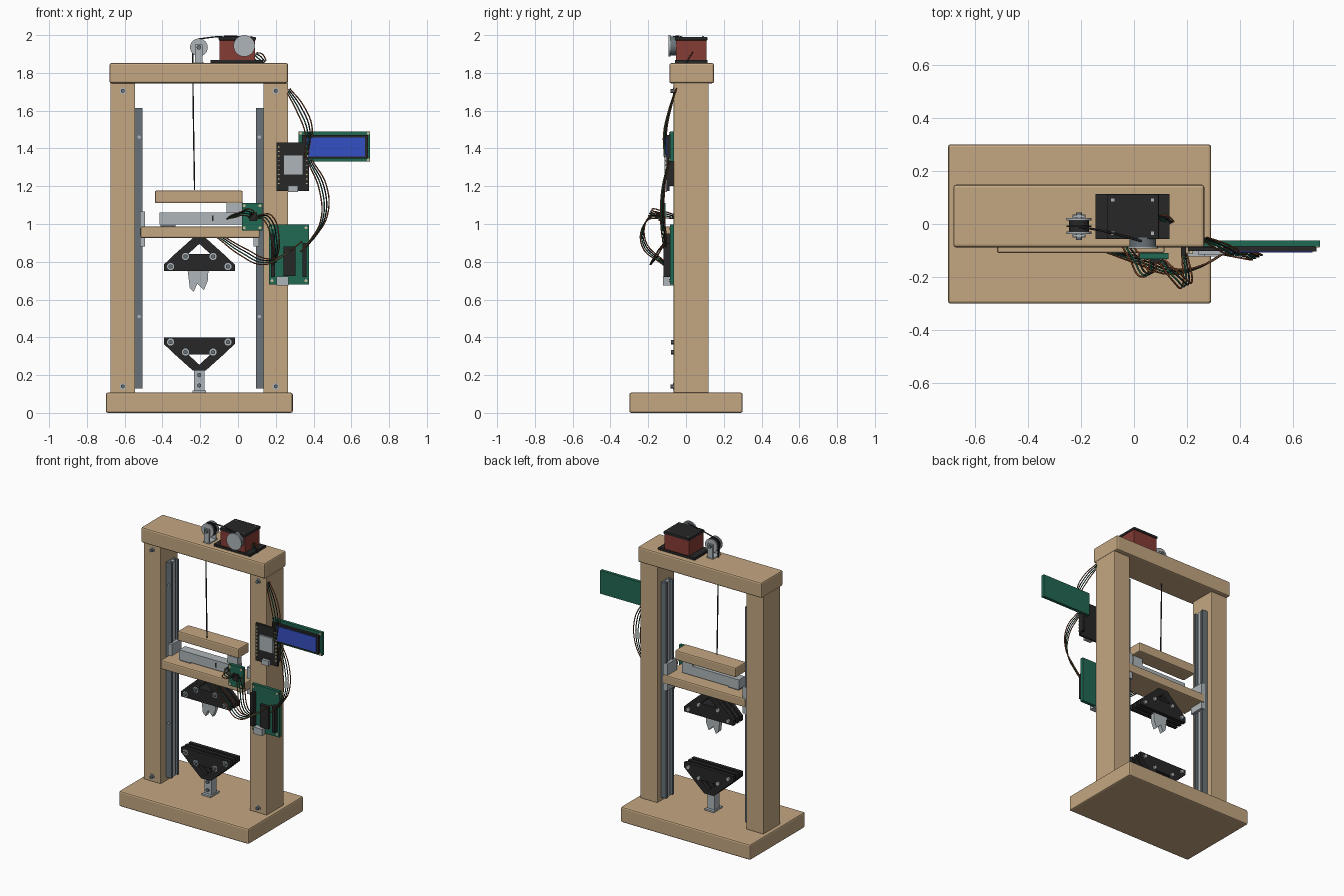
import bpy, bmesh, math
from mathutils import Vector

if "Cube" in bpy.data.objects:
    bpy.data.objects.remove(bpy.data.objects["Cube"], do_unlink=True)


def material(name, *rgb):
    m = bpy.data.materials.new(name)
    m.use_nodes = True
    m.diffuse_color = (*rgb, 1)
    m.node_tree.nodes["Principled BSDF"].inputs["Base Color"].default_value = (*rgb, 1)
    return m


WOOD = material("wood", .55, .385, .22)
BLACK = material("black plastic", .02, .02, .02)
RED = material("motor red", .24, .045, .035)
GREEN = material("board green", .015, .14, .085)
BLUE = material("screen blue", .035, .08, .55)
SILVER = material("light metal", .42, .46, .48)
STEEL = material("rail steel", .14, .17, .19)
COPPER = material("orange wire", .25, .08, .03)
CREAM = material("pin cream", .6, .52, .32)


def finish(name, bm, mat, bevel=0):
    bmesh.ops.recalc_face_normals(bm, faces=bm.faces)
    me = bpy.data.meshes.new(name)
    bm.to_mesh(me)
    bm.free()
    me.materials.append(mat)
    ob = bpy.data.objects.new(name, me)
    bpy.context.collection.objects.link(ob)
    if bevel:
        mod = ob.modifiers.new("bevel", "BEVEL")
        mod.width, mod.segments = bevel, 2
    return ob


def box(name, x, y, z, mat, bevel=0):
    bm = bmesh.new()
    bmesh.ops.create_cube(bm, size=1)
    for v in bm.verts:
        v.co = [a + (b - a) * (c + .5) for c, (a, b) in zip(v.co, (x, y, z))]
    return finish(name, bm, mat, bevel)


def disc(name, x, z, r, y, mat, sides=24):
    """Cylinder lying along the y axis."""
    bm = bmesh.new()
    bmesh.ops.create_cone(bm, cap_ends=True, segments=sides, radius1=r, radius2=r, depth=y[1] - y[0])
    for v in bm.verts:
        v.co = Vector((x + v.co.x, (y[0] + y[1]) / 2 + v.co.z, z + v.co.y))
    for f in bm.faces:
        f.smooth = len(f.verts) == 4 and sides > 8
    return finish(name, bm, mat)


def prism(name, outline, y, mat):
    """Outline in x and z, extruded along y."""
    bm = bmesh.new()
    face = bm.faces.new([bm.verts.new((px, y[0], pz)) for px, pz in outline])
    side = bmesh.ops.extrude_face_region(bm, geom=[face])["geom"]
    bmesh.ops.translate(bm, vec=(0, y[1] - y[0], 0),
                        verts=[g for g in side if isinstance(g, bmesh.types.BMVert)])
    return finish(name, bm, mat)


def wire(name, points, mat, r=.004, shift=(0, 0, 0)):
    cu = bpy.data.curves.new(name, "CURVE")
    cu.dimensions, cu.bevel_depth, cu.bevel_resolution, cu.resolution_u = "3D", r, 1, 6
    sp = cu.splines.new("BEZIER")
    sp.bezier_points.add(len(points) - 1)
    for i, (bp, p) in enumerate(zip(sp.bezier_points, points)):
        inner = 0 < i < len(points) - 1
        bp.co = Vector(p) + Vector(shift) * (1 if inner else .5)
        bp.handle_left_type = bp.handle_right_type = "AUTO"
    tmp = bpy.data.objects.new(name + "_path", cu)
    bpy.context.collection.objects.link(tmp)
    me = bpy.data.meshes.new_from_object(tmp.evaluated_get(bpy.context.evaluated_depsgraph_get()))
    bpy.data.objects.remove(tmp, do_unlink=True)
    me.materials.clear()
    me.materials.append(mat)
    bpy.context.collection.objects.link(bpy.data.objects.new(name, me))


# Wooden frame
MID = -.205
box("base", (-.70, .29), (-.30, .30), (0, .107), WOOD, .01)
box("top_beam", (-.68, .265), (-.088, .148), (1.745, 1.852), WOOD, .01)
for side, s in (("right", -1), ("left", 1)):
    def span(a, b):
        return tuple(sorted((MID + s * a, MID + s * b)))
    box(side + "_post", span(.34, .47), (-.065, .12), (.105, 1.747), WOOD, .004)
    for z in (.14, 1.705):
        disc(side + "_post_washer", MID + s * .405, z, .017, (-.07, -.064), SILVER)
        disc(side + "_post_screw", MID + s * .405, z, .011, (-.082, -.07), STEEL, 6)
    # Channel rail with two lips, and the carriage running in it
    box(side + "_rail_web", span(.325, .342), (-.005, .08), (.13, 1.615), STEEL)
    for y in ((-.005, .012), (.063, .08)):
        box(side + "_rail_lip", span(.30, .325), y, (.13, 1.615), STEEL)
    box(side + "_rail_core", span(.308, .325), (.025, .05), (.13, 1.615), SILVER)
    for z in (.51, 1.46):
        disc(side + "_rail_screw", MID + s * .318, z, .009, (-.012, -.004), SILVER, 12)
    box(side + "_carriage", span(.287, .315), (-.02, .085), (.88, 1.065), SILVER)

# Moving platform and load cell
box("platform", (-.515, .115), (-.11, .09), (.925, .987), WOOD, .008)
box("load_plate", (-.44, .025), (-.03, .085), (1.11, 1.177), WOOD, .008)
cell = box("load_cell", (-.415, .02), (-.05, .015), (.997, 1.062), SILVER)
for x in (-.23, -.185):
    cutter = disc("cell_hole_cutter", x, 1.03, .025, (-.1, .1), SILVER)
    cutter.hide_render = True
    cutter.hide_set(True)
    mod = cell.modifiers.new("hole", "BOOLEAN")
    mod.object, mod.solver = cutter, "EXACT"
box("cell_front_slot", (-.137, -.129), (-.053, -.049), (1.015, 1.045), BLACK)
box("cell_foot", (-.41, -.33), (-.045, .01), (.985, .999), STEEL)
box("cell_spacer", (-.06, .018), (-.03, .015), (1.06, 1.112), SILVER)


# Clamping jaws, the upper one a mirror of the lower
def jaw(name, height):
    bar = [(-.188, .40), (.188, .40), (.188, .365), (.13, .31), (-.13, .31), (-.188, .365)]
    yoke = [(-.13, .31), (-.035, .225), (.035, .225), (.13, .31), (.06, .31), (0, .255), (-.06, .31)]

    def place(pts, k=1):
        return [(MID + x * k, height(z)) for x, z in pts]
    for y in ((-.06, -.036), (-.02, .005), (.02, .045)):
        prism(name + "_plate", place(bar), y, BLACK)
        prism(name + "_yoke", place(yoke), y, BLACK)
    core = [(x, min(z, .38)) for x, z in bar]
    prism(name + "_core", place(core, .94), (-.05, .04), BLACK)
    box(name + "_neck", (MID - .035, MID + .035), (-.05, .035),
        sorted((height(.225), height(.255))), BLACK)
    for s in (-1, 1):
        for x, z in ((.152, .375), (.073, .322)):
            disc(name + "_washer", MID + s * x, height(z), .019, (-.065, -.059), SILVER)
            disc(name + "_bolt", MID + s * x, height(z), .012, (-.08, -.065), STEEL, 6)
            disc(name + "_nut", MID + s * x, height(z), .014, (.044, .057), SILVER, 6)


jaw("lower_jaw", lambda z: z)
jaw("upper_jaw", lambda z: 1.15 - z)
box("lower_stem", (MID - .028, MID + .028), (-.035, .02), (.115, .235), SILVER)
box("lower_stem_foot", (MID - .035, MID + .035), (-.055, .04), (.105, .118), SILVER)
disc("stem_bolt", MID, .145, .012, (-.045, -.034), STEEL, 6)
disc("stem_upper_bolt", MID, .2, .012, (-.045, -.034), STEEL, 6)
prism("test_blade", [(-.27, .78), (-.255, .66), (-.235, .64), (-.215, .685), (-.18, .65),
                     (-.16, .70), (-.155, .78)], (-.02, .01), SILVER)

# Motor with winding drum
box("motor_foot", (-.145, .133), (-.057, .113), (1.85, 1.868), BLACK)
box("motor_body", (-.098, .09), (-.052, .108), (1.866, 1.975), RED)
box("motor_cap", (-.102, .094), (-.057, .113), (1.972, 1.99), BLACK, .004)
for x in (-.08, .07):
    for y in (-.035, .09):
        box("cap_screw", (x - .006, x + .006), (y - .006, y + .006), (1.988, 1.994), SILVER)
disc("drum", .033, 1.943, .05, (-.085, -.05), STEEL)
disc("drum_face", .033, 1.943, .057, (-.092, -.082), SILVER)

# Pulley on its bracket
PX, PZ = -.207, 1.935
disc("pulley_core", PX, PZ, .038, (-.035, .02), BLACK)
for y in ((-.037, -.028), (-.012, -.005), (.013, .022)):
    disc("pulley_flange", PX, PZ, .047, y, SILVER if y[0] != -.012 else BLACK)
disc("pulley_axle", PX, PZ, .012, (-.06, .043), STEEL, 12)
for y in ((-.048, -.04), (.025, .033)):
    box("pulley_bracket", (PX - .02, PX + .02), y, (1.85, 1.95), SILVER)
box("pulley_foot", (PX - .024, PX + .024), (-.05, .035), (1.85, 1.858), SILVER)
wire("lift_cord", [(-.24, -.01, 1.95), (-.238, -.01, 1.7), (-.23, -.01, 1.18)], BLACK, .004)
wire("drum_cord", [(PX, -.01, 1.98), (-.1, -.03, 1.992), (.03, -.065, 1.993)], BLACK, .004)

# Screen
box("screen_board", (.32, .70), (-.085, -.063), (1.33, 1.49), GREEN)
box("screen_bezel", (.338, .687), (-.104, -.084), (1.347, 1.47), BLACK)
box("screen_glass", (.362, .672), (-.108, -.102), (1.357, 1.458), BLUE)


def corner_pins(name, xs, zs, y):
    for x in xs:
        for z in zs:
            disc(name, x, z, .008, (y - .004, y + .002), CREAM, 12)


corner_pins("screen_mount", (.332, .69), (1.34, 1.48), -.085)

# Wireless module
box("module_board", (.205, .375), (-.102, -.088), (1.175, 1.432), BLACK)
box("module_shield", (.24, .345), (-.114, -.1), (1.26, 1.365), SILVER)
box("module_socket", (.264, .318), (-.122, -.1), (1.17, 1.205), SILVER)
for x in (.216, .364):
    box("module_header", (x - .009, x + .009), (-.088, -.065), (1.2, 1.42), BLACK)
    for i in range(9):
        z = 1.215 + i * .024
        box("module_pin", (x - .007, x + .007), (-.112, -.1), (z - .005, z + .005), CREAM)

# Control board
box("control_board", (.165, .375), (-.085, -.063), (.68, .997), GREEN)
box("control_chip", (.24, .305), (-.105, -.084), (.725, .88), BLACK)
for x, top in ((.186, .95), (.352, .90)):
    box("control_header", (x - .01, x + .01), (-.118, -.084), (.72, top), BLACK)
box("control_socket", (.203, .267), (-.122, -.066), (.675, .722), SILVER)
corner_pins("control_mount", (.18, .36), (.70, .98), -.085)

# Amplifier board on the platform front
box("amplifier_board", (.02, .13), (-.132, -.109), (.965, 1.112), GREEN)
box("amplifier_chip", (.06, .1), (-.145, -.13), (1.015, 1.06), BLACK)
corner_pins("amplifier_mount", (.033, .117), (.98, 1.097), -.132)

# Loose wiring, in bundles of fanned strands
bundles = {
    "screen_wire": [(.38, -.09, 1.335), (.45, -.12, 1.19), (.455, -.125, 1.03), (.4, -.115, .93), (.34, -.11, .86)],
    "module_wire": [(.265, -.055, 1.71), (.33, -.085, 1.61), (.375, -.11, 1.49), (.365, -.11, 1.36)],
    "amplifier_wire": [(.1, -.135, 1.04), (.16, -.2, 1.03), (.2, -.225, .9), (.19, -.115, .79)],
    "platform_wire": [(-.1, -.1, .935), (.03, -.14, .85), (.15, -.18, .8), (.25, -.16, .84), (.33, -.115, .9)],
    "cell_wire": [(-.05, -.05, 1.035), (0, -.12, 1.05), (.055, -.19, 1.06), (.07, -.135, 1.04)],
    "motor_wire": [(.09, .03, 1.9), (.11, .02, 1.885), (.14, .005, 1.856)],
}
for name, path in bundles.items():
    for i, mat in enumerate((COPPER, GREEN, BLACK, COPPER)):
        k = i - 1.5
        wire(name, path, mat, .0035, (k * .012, k * .006, k * .01))
